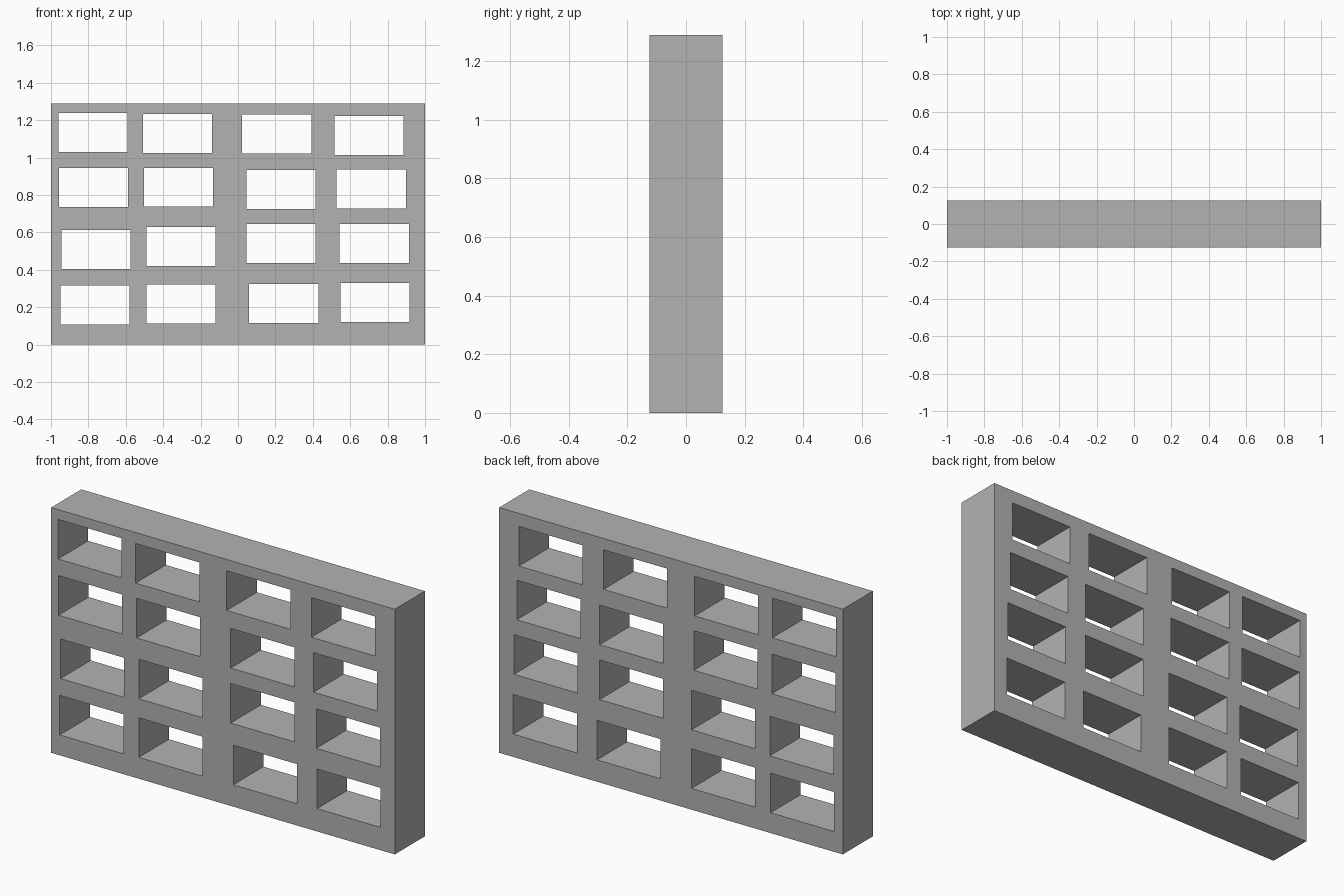
import bpy
import bmesh
from mathutils import Matrix, Vector

default_cube = bpy.data.objects.get("Cube")
if default_cube:
    bpy.data.objects.remove(default_cube, do_unlink=True)

WIDTH, DEPTH, HEIGHT = 2.0, 0.25, 1.29
HOLE_W, HOLE_H = 0.37, 0.208

# Lower left corner (x, z) of each opening, row by row from the top
OPENINGS = [
    [(-0.96, 1.03), (-0.508, 1.024), (0.022, 1.022), (0.515, 1.013)],
    [(-0.957, 0.735), (-0.503, 0.737), (0.045, 0.725), (0.527, 0.727)],
    [(-0.945, 0.405), (-0.49, 0.42), (0.045, 0.436), (0.543, 0.436)],
    [(-0.95, 0.107), (-0.49, 0.112), (0.06, 0.115), (0.548, 0.12)],
]


def make_boxes(name, boxes):
    """One object made of axis-aligned boxes given as (centre, size)."""
    bm = bmesh.new()
    for centre, size in boxes:
        matrix = Matrix.Translation(centre) @ Matrix.Diagonal(Vector(size).to_4d())
        bmesh.ops.create_cube(bm, size=1, matrix=matrix)
    mesh = bpy.data.meshes.new(name)
    bm.to_mesh(mesh)
    bm.free()
    obj = bpy.data.objects.new(name, mesh)
    bpy.context.collection.objects.link(obj)
    return obj


# Plain grey finish
grey = bpy.data.materials.new("grey")
grey.use_nodes = True
colour = (0.448, 0.448, 0.448, 1)
grey.diffuse_color = colour
grey.node_tree.nodes["Principled BSDF"].inputs["Base Color"].default_value = colour

# Solid wall panel
panel = make_boxes("wall_panel", [((0, 0, HEIGHT / 2), (WIDTH, DEPTH, HEIGHT))])
panel.data.materials.append(grey)

# Window openings cut straight through the panel
cutter = make_boxes("opening_cutter", [
    ((x + HOLE_W / 2, 0, z + HOLE_H / 2), (HOLE_W, DEPTH * 2, HOLE_H))
    for row in OPENINGS for x, z in row
])
cutter.data.materials.append(grey)
cutter.hide_render = True

cut = panel.modifiers.new("openings", "BOOLEAN")
cut.operation = "DIFFERENCE"
cut.solver = "EXACT"
cut.object = cutter

bpy.context.view_layer.objects.active = panel
bpy.ops.object.modifier_apply(modifier=cut.name)
bpy.data.objects.remove(cutter, do_unlink=True)
